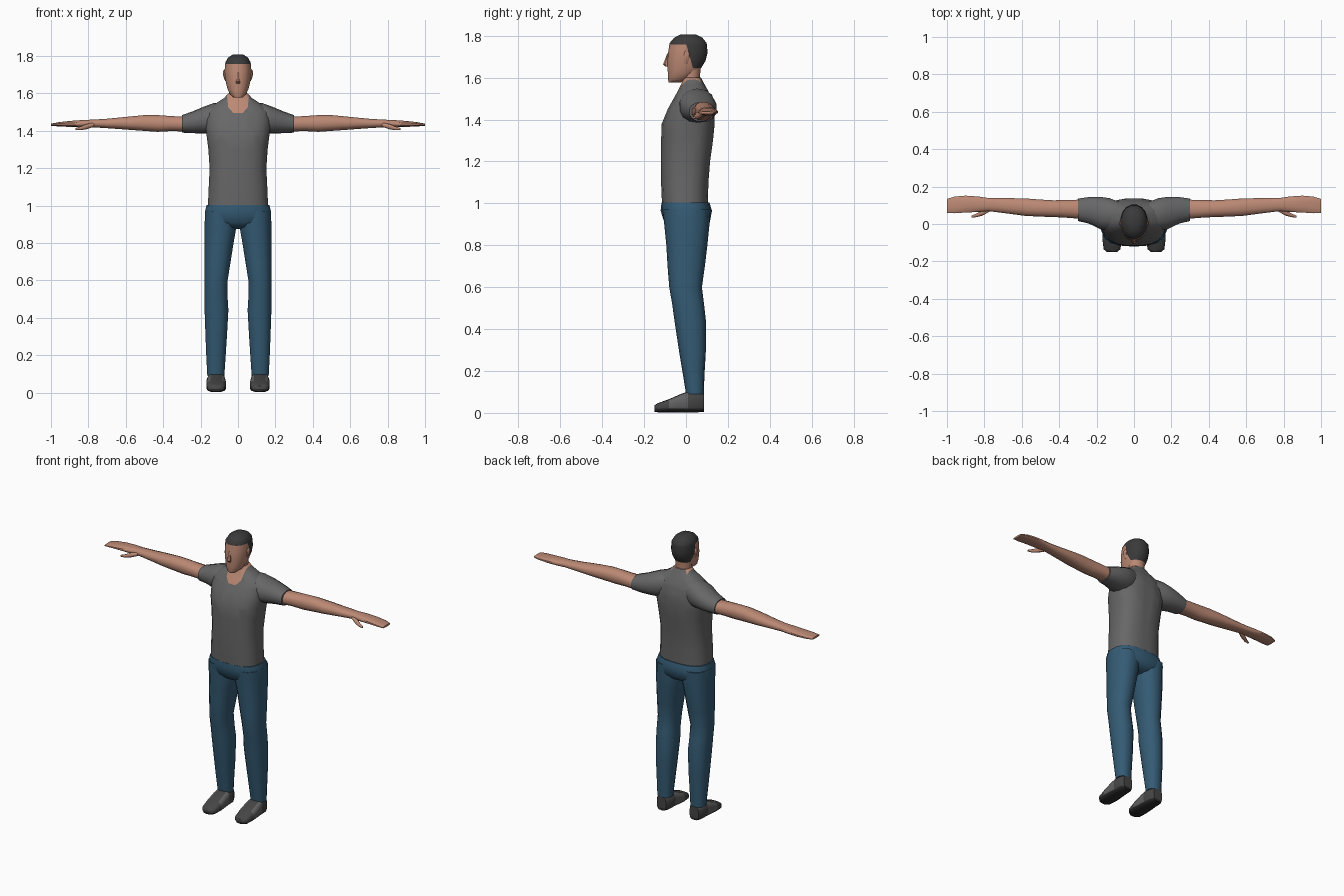
import bpy, bmesh, math
from mathutils import Vector


def material(name, rgb):
    m = bpy.data.materials.new(name)
    m.diffuse_color = (*rgb, 1)
    return m


SKIN = material("skin", (0.50, 0.25, 0.175))
SHIRT = material("grey shirt", (0.135, 0.135, 0.135))
JEANS = material("blue jeans", (0.035, 0.105, 0.175))
HAIR = material("dark hair", (0.042, 0.042, 0.042))
SHOE = material("shoe dark grey", (0.06, 0.06, 0.06))
PANEL = material("shoe light grey", (0.12, 0.12, 0.12))
SOLE = material("sole", (0.025, 0.025, 0.025))


def loft(name, axis, rings, mats, sides=14, power=2.0, flip=1, cuts=(), rule=None):
    """Skin rings of (position, a0, a1, b0, b1) along an axis; cuts are (point, normal) planes."""
    bm = bmesh.new()
    rows = []
    for p, a0, a1, b0, b1 in rings:
        row = []
        for i in range(sides):
            t = math.tau * (i + 0.5) / sides
            c, s = math.cos(t), math.sin(t)
            a = (a0 + a1) / 2 + (a1 - a0) / 2 * math.copysign(abs(c) ** (2 / power), c)
            b = (b0 + b1) / 2 + (b1 - b0) / 2 * math.copysign(abs(s) ** (2 / power), s)
            x, y, z = {"x": (p, a, b), "y": (a, p, b), "z": (a, b, p)}[axis]
            row.append(bm.verts.new((x * flip, y, z)))
        rows.append(row)
    for r0, r1 in zip(rows, rows[1:]):
        for i in range(sides):
            j = (i + 1) % sides
            bm.faces.new((r0[i], r0[j], r1[j], r1[i]))
    bm.faces.new(rows[0])
    bm.faces.new(rows[-1])
    for point, normal in cuts:
        bmesh.ops.bisect_plane(bm, geom=bm.verts[:] + bm.edges[:] + bm.faces[:],
                               plane_co=point, plane_no=normal, dist=1e-5)
    bmesh.ops.recalc_face_normals(bm, faces=bm.faces)
    if rule:
        for f in bm.faces:
            f.material_index = rule(f.calc_center_median(), f.normal)
    me = bpy.data.meshes.new(name)
    bm.to_mesh(me)
    bm.free()
    for m in mats:
        me.materials.append(m)
    ob = bpy.data.objects.new(name, me)
    bpy.context.collection.objects.link(ob)
    bpy.ops.object.select_all(action="DESELECT")
    ob.select_set(True)
    bpy.context.view_layer.objects.active = ob
    bpy.ops.object.shade_smooth_by_angle(angle=math.radians(50))
    return ob


# Shirt body, with a scooped neckline cut into the front
scoop = [(-0.06, 1.60), (-0.052, 1.525), (-0.025, 1.495),
         (0.025, 1.495), (0.052, 1.525), (0.06, 1.60)]
neck_cuts = []
for (x0, z0), (x1, z1) in zip(scoop, scoop[1:]):
    neck_cuts.append((Vector((x0, 0, z0)), Vector((z0 - z1, 0, x1 - x0)).normalized()))


def neckline(c, n):
    inside = all((c - p).dot(no) > -1e-4 for p, no in neck_cuts)
    return 1 if (inside and c.y < 0.03) or c.z > 1.59 else 0


loft("shirt_body", "z", [
    (0.985, -0.163, 0.163, -0.115, 0.105), (1.10, -0.158, 0.158, -0.12, 0.108),
    (1.20, -0.153, 0.153, -0.12, 0.116), (1.30, -0.16, 0.16, -0.12, 0.13),
    (1.38, -0.17, 0.17, -0.117, 0.138), (1.45, -0.178, 0.178, -0.088, 0.136),
    (1.50, -0.172, 0.172, -0.06, 0.122), (1.54, -0.13, 0.13, -0.038, 0.105),
    (1.575, -0.075, 0.075, -0.02, 0.085), (1.60, -0.052, 0.052, -0.015, 0.072)],
    [SHIRT, SKIN], sides=20, power=2.6, cuts=neck_cuts, rule=neckline)

# Neck
loft("neck", "z", [(1.55, -0.052, 0.052, -0.022, 0.07), (1.60, -0.05, 0.05, -0.02, 0.067),
                   (1.67, -0.055, 0.055, -0.03, 0.075)], [SKIN], sides=12)

# Head, with the hair marked off by a fringe line, a sideburn line and a nape line
FRINGE, NAPE = 1.757, 1.645
side_p, side_n = Vector((0, 0.002, FRINGE)), Vector((0, 0.96, 0.27))


def hairline(c, n):
    return 1 if c.z > FRINGE or (c.z > NAPE and (c - side_p).dot(side_n) > 0) else 0


loft("head", "z", [
    (1.578, -0.025, 0.025, -0.083, -0.02), (1.592, -0.042, 0.042, -0.087, 0.02),
    (1.62, -0.056, 0.056, -0.088, 0.055), (1.645, -0.063, 0.063, -0.089, 0.073),
    (1.68, -0.07, 0.07, -0.09, 0.095), (1.72, -0.073, 0.073, -0.087, 0.105),
    (1.765, -0.069, 0.069, -0.08, 0.10), (1.79, -0.055, 0.055, -0.058, 0.08),
    (1.807, -0.03, 0.03, -0.025, 0.045)],
    [SKIN, HAIR], sides=16, power=2.2,
    cuts=[((0, 0, FRINGE), (0, 0, 1)), ((0, 0, NAPE), (0, 0, 1)), (side_p, side_n)], rule=hairline)

# Nose
loft("nose", "z", [(1.652, -0.012, 0.012, -0.098, -0.075), (1.664, -0.014, 0.014, -0.109, -0.075),
                   (1.715, -0.007, 0.007, -0.09, -0.075)], [SKIN], sides=6)

# Hips of the jeans
loft("jeans_hips", "z", [
    (1.003, -0.17, 0.17, -0.117, 0.112), (0.965, -0.179, 0.179, -0.121, 0.124),
    (0.91, -0.18, 0.18, -0.104, 0.114), (0.885, -0.14, 0.14, -0.08, 0.09),
    (0.875, -0.08, 0.08, -0.04, 0.05)], [JEANS], sides=18, power=2.6)

for side, s in (("right", -1), ("left", 1)):
    # Ear
    loft(side + "_ear", "z", [(1.665, 0.06, 0.069, -0.008, 0.008), (1.69, 0.062, 0.079, -0.012, 0.016),
                              (1.715, 0.062, 0.081, -0.01, 0.018), (1.727, 0.064, 0.076, -0.004, 0.012)],
         [SKIN], sides=8, flip=s)

    # Sleeve
    loft(side + "_sleeve", "x", [
        (0.08, -0.01, 0.12, 1.40, 1.55), (0.13, -0.035, 0.14, 1.385, 1.548),
        (0.18, -0.03, 0.147, 1.385, 1.53), (0.24, 0.0, 0.146, 1.387, 1.505),
        (0.30, 0.015, 0.137, 1.39, 1.483)], [SHIRT], sides=14, power=2.2, flip=s)

    # Bare arm and flat hand
    loft(side + "_arm", "x", [
        (0.27, 0.025, 0.132, 1.395, 1.475), (0.36, 0.032, 0.13, 1.397, 1.48),
        (0.43, 0.036, 0.128, 1.393, 1.485), (0.50, 0.038, 0.132, 1.398, 1.485),
        (0.58, 0.042, 0.138, 1.404, 1.477), (0.70, 0.058, 0.14, 1.413, 1.465),
        (0.78, 0.068, 0.14, 1.418, 1.46), (0.83, 0.063, 0.148, 1.418, 1.458),
        (0.90, 0.06, 0.153, 1.42, 1.453), (0.96, 0.056, 0.148, 1.423, 1.446),
        (1.0, 0.058, 0.135, 1.426, 1.438)], [SKIN], sides=12, power=2.3, flip=s)

    # Thumb
    loft(side + "_thumb", "x", [
        (0.77, 0.066, 0.09, 1.42, 1.445), (0.81, 0.044, 0.076, 1.407, 1.437),
        (0.84, 0.036, 0.058, 1.402, 1.424), (0.868, 0.033, 0.045, 1.404, 1.415)],
        [SKIN], sides=8, flip=s)

    # Trouser leg
    loft(side + "_jeans_leg", "z", [
        (0.97, 0.01, 0.178, -0.11, 0.115), (0.90, 0.004, 0.18, -0.104, 0.112),
        (0.80, 0.022, 0.18, -0.094, 0.102), (0.70, 0.038, 0.18, -0.088, 0.09),
        (0.60, 0.054, 0.18, -0.08, 0.076), (0.52, 0.055, 0.18, -0.066, 0.086),
        (0.44, 0.05, 0.18, -0.055, 0.095), (0.30, 0.058, 0.175, -0.034, 0.095),
        (0.18, 0.066, 0.17, -0.014, 0.088), (0.09, 0.072, 0.165, 0.0, 0.085)],
        [JEANS], sides=14, power=2.3, flip=s)

    # Shoe with a dark sole and a lighter middle panel
    loft(side + "_shoe", "y", [
        (-0.15, 0.09, 0.145, 0.005, 0.036), (-0.135, 0.072, 0.163, 0.003, 0.046),
        (-0.08, 0.063, 0.17, 0.003, 0.066), (-0.02, 0.065, 0.169, 0.003, 0.092),
        (0.01, 0.067, 0.167, 0.003, 0.102), (0.06, 0.07, 0.165, 0.003, 0.1),
        (0.085, 0.085, 0.15, 0.005, 0.092)],
        [SHOE, PANEL, SOLE], sides=14, power=3.2, flip=s, cuts=[((0, 0, 0.02), (0, 0, 1))],
        rule=lambda c, n: 2 if c.z < 0.02 else (1 if -0.08 < c.y < 0.01 and abs(n.x) > 0.4 else 0))
